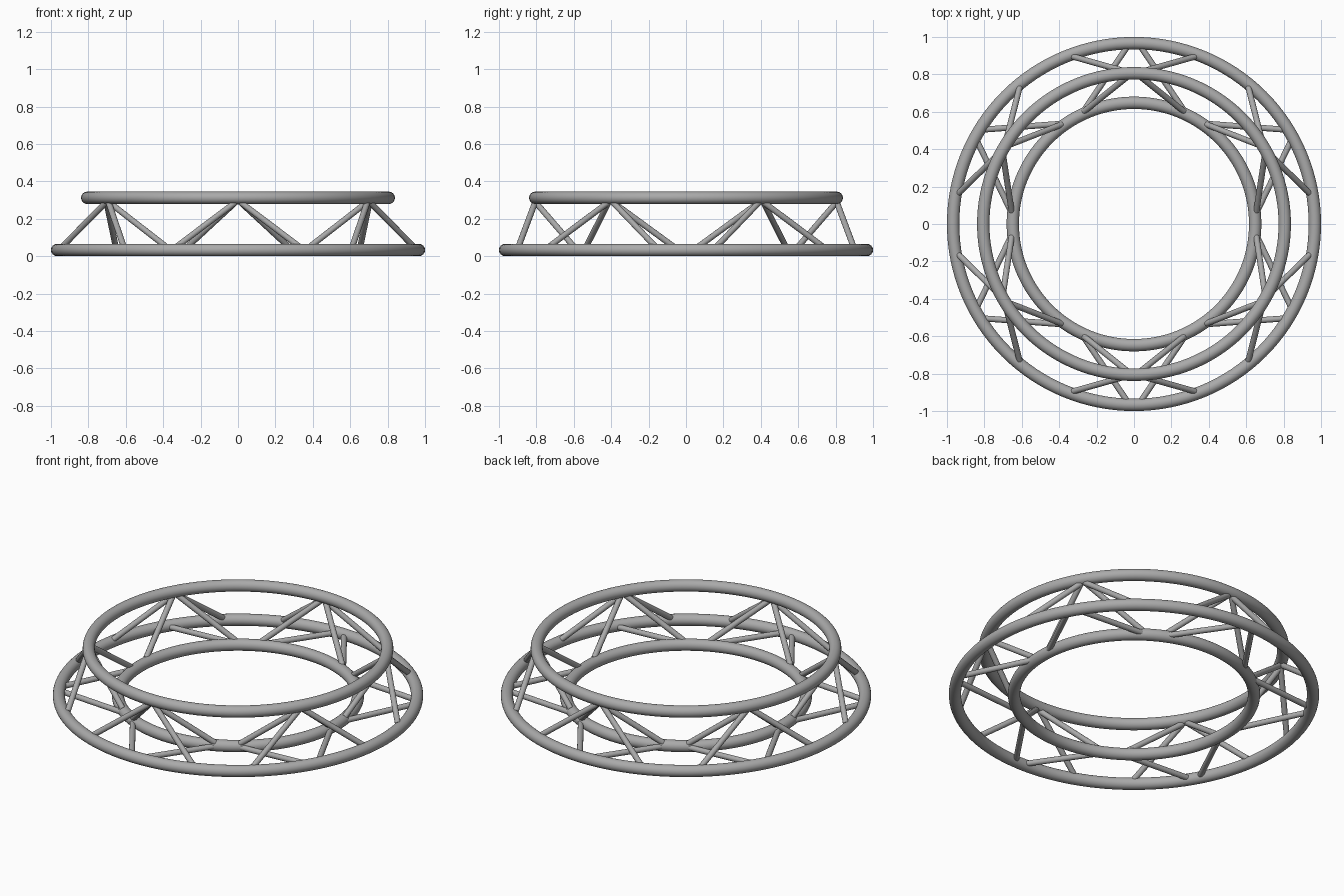
import bpy
from math import cos, sin, radians
from mathutils import Vector

cube = bpy.data.objects.get("Cube")
if cube:
    bpy.data.objects.remove(cube, do_unlink=True)

metal = bpy.data.materials.new("grey metal")
metal.use_nodes = True
GREY = (0.4, 0.4, 0.4, 1)
metal.diffuse_color = GREY
metal.node_tree.nodes["Principled BSDF"].inputs["Base Color"].default_value = GREY

TUBE, STRUT = 0.033, 0.016
LOW, HIGH = TUBE, 0.312
OUTER, INNER, TOP = 0.967, 0.648, 0.806


def finish(name):
    obj = bpy.context.object
    obj.name = name
    obj.data.materials.append(metal)
    bpy.ops.object.shade_smooth_by_angle()


def ring(name, radius, z):
    bpy.ops.mesh.primitive_torus_add(major_radius=radius, minor_radius=TUBE,
                                     major_segments=128, minor_segments=24,
                                     location=(0, 0, z))
    finish(name)


def polar(radius, degrees, z):
    a = radians(degrees)
    return Vector((radius * cos(a), radius * sin(a), z))


def strut(name, a, b):
    axis = b - a
    bpy.ops.mesh.primitive_cylinder_add(vertices=16, radius=STRUT, depth=axis.length,
                                        location=(a + b) / 2,
                                        rotation=axis.to_track_quat('Z', 'Y').to_euler())
    finish(name)


# Three main chord rings
ring("outer_bottom_ring", OUTER, LOW)
ring("inner_bottom_ring", INNER, LOW)
ring("top_ring", TOP, HIGH)

# Six lacing groups, each mirrored about its own radial line
for k in range(6):
    mid = 30 + 60 * k
    for side in (-1, 1):
        apex = polar(TOP, mid + side * 0.8, HIGH - 0.022)
        inner_foot = polar(INNER + 0.01, mid + side * 24, LOW + 0.02)
        outer_foot = polar(OUTER - 0.015, mid + side * 20, LOW + 0.02)
        strut("inner_diagonal", apex, inner_foot)
        strut("outer_diagonal", apex, outer_foot)
        # Flat brace between the two bottom rings
        strut("bottom_brace", polar(INNER + 0.018, mid + side * 23.5, LOW),
              polar(OUTER - 0.015, mid + side * 2, LOW))
